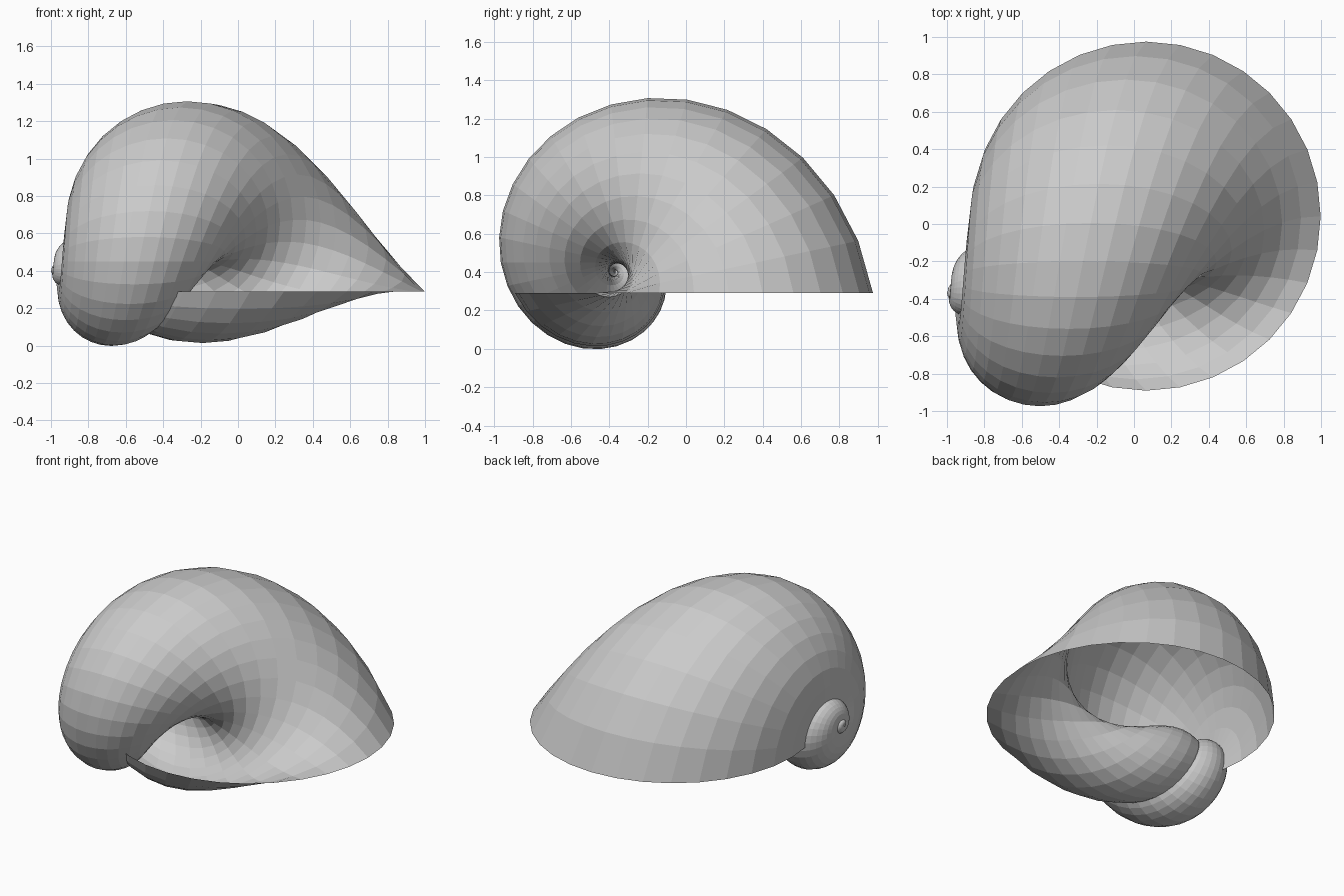
import bpy, bmesh, math
from mathutils import Vector, Matrix

if "Cube" in bpy.data.objects:
    bpy.data.objects.remove(bpy.data.objects["Cube"])

APEX = Vector((-1.0, -0.37, 0.40))      # tip of the spiral, axis along x
MOUTH = Vector((0.065, 0.042, 0.29))    # centre of the opening
RADIUS = 0.933
SHRINK = 0.196                          # size ratio per whorl going inward
SIDES, STEPS, TURNS = 32, 30, 4

# Round opening, lying level
mouth = [MOUTH + RADIUS * Vector((math.cos(a), math.sin(a), 0)) - APEX
         for a in (2 * math.pi * i / SIDES for i in range(SIDES))]

# Spiral body: the opening turned about the axis and shrunk towards the tip
bm = bmesh.new()
rings = []
for j in range(STEPS * TURNS + 1):
    turn = j / STEPS
    spin = Matrix.Rotation(2 * math.pi * turn, 3, 'X')
    rings.append([bm.verts.new(APEX + SHRINK ** turn * (spin @ p)) for p in mouth])
for a, b in zip(rings, rings[1:]):
    for i in range(SIDES):
        k = (i + 1) % SIDES
        bm.faces.new((a[i], a[k], b[k], b[i]))
bm.faces.new(rings[-1])                 # tip cap
bmesh.ops.recalc_face_normals(bm, faces=bm.faces)

# Outer wall at the far +x side of the mouth must face outward
bm.faces.ensure_lookup_table()
if bm.faces[0].normal.x < 0:
    bmesh.ops.reverse_faces(bm, faces=bm.faces)

mesh = bpy.data.meshes.new("spiral_shell")
bm.to_mesh(mesh)
bm.free()
bpy.context.collection.objects.link(bpy.data.objects.new("spiral_shell", mesh))
